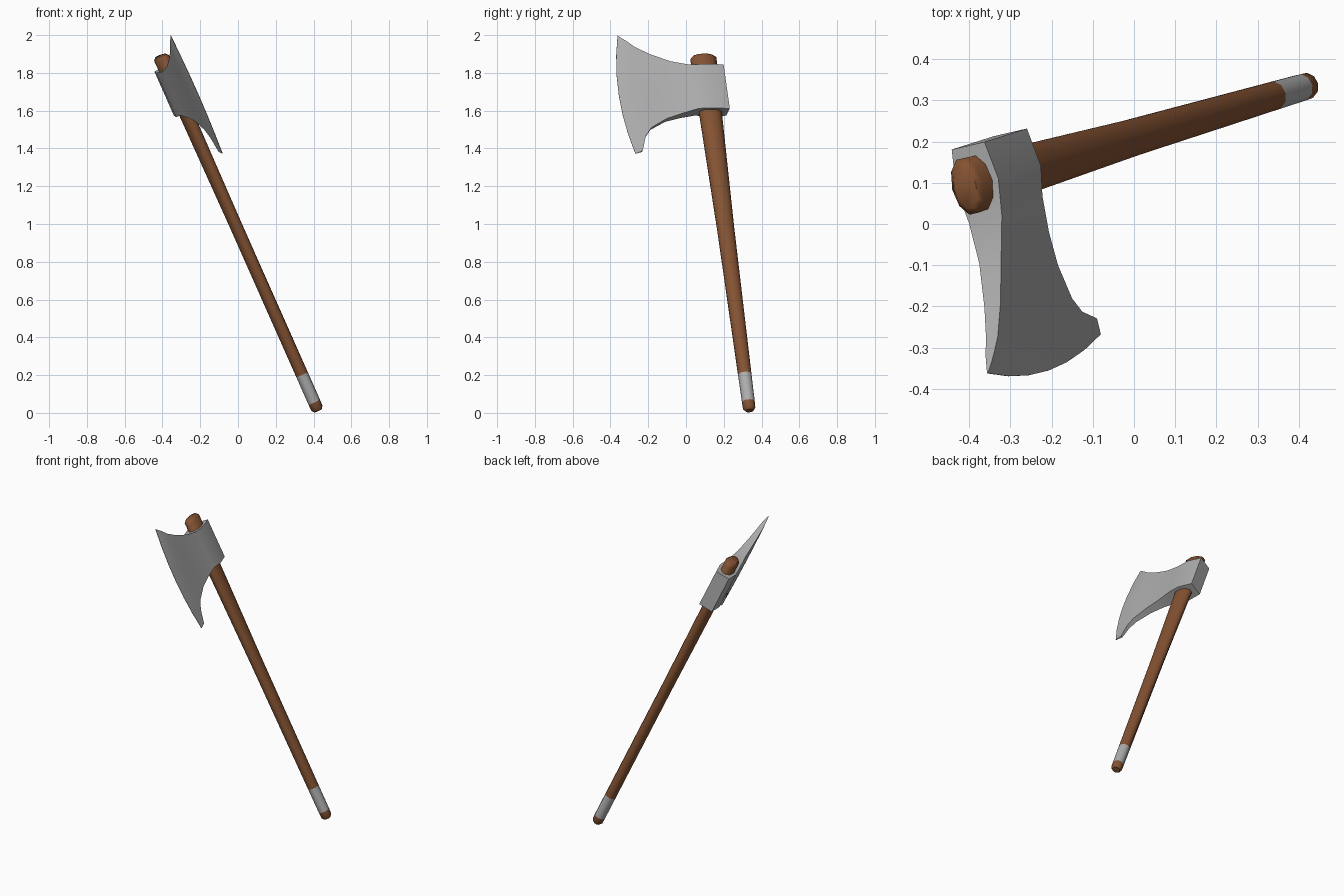
import bpy, bmesh, math
from mathutils import Vector

if "Cube" in bpy.data.objects:
    bpy.data.objects.remove(bpy.data.objects["Cube"])

# Axe frame: d runs up the handle, b toward the cutting edge, n across the thickness
TOP = Vector((-0.41, 0.09, 1.89))
d = Vector((-0.403, -0.119, 0.908)).normalized()
b = Vector((0.236, -0.971, -0.023))
b = (b - d * b.dot(d)).normalized()
n = d.cross(b)


def place(s, t, w):
    return TOP + d * s + b * t + n * w


def material(name, colour):
    m = bpy.data.materials.new(name)
    m.diffuse_color = (*colour, 1)
    m.use_nodes = True
    m.node_tree.nodes["Principled BSDF"].inputs["Base Color"].default_value = m.diffuse_color
    return m


wood = material("brown wood", (0.23, 0.085, 0.032))
metal = material("grey metal", (0.42, 0.42, 0.42))


def finish(name, bm, mats, angle):
    bmesh.ops.recalc_face_normals(bm, faces=bm.faces)
    me = bpy.data.meshes.new(name)
    bm.to_mesh(me)
    bm.free()
    for m in mats:
        me.materials.append(m)
    ob = bpy.data.objects.new(name, me)
    bpy.context.collection.objects.link(ob)
    bpy.ops.object.select_all(action='DESELECT')
    ob.select_set(True)
    bpy.context.view_layer.objects.active = ob
    bpy.ops.object.shade_smooth_by_angle(angle=math.radians(angle))
    return ob


# Handle: tapered oval rings (s, half depth, half thickness), grip band by position
rings = [(-2.07, .022, .022), (-2.055, .033, .033), (-2.018, .034, .034),
         (-1.857, .036, .034), (-1.0, .047, .034), (-0.35, .062, .038),
         (-0.015, .072, .042), (0.0, .055, .03)]
SIDES = 10
bm = bmesh.new()
loops = []
for s, rt, rn in rings:
    loops.append([bm.verts.new(place(s, rt * math.cos(a), rn * math.sin(a)))
                  for a in (2 * math.pi * (k + .5) / SIDES for k in range(SIDES))])
for i in range(len(loops) - 1):
    for k in range(SIDES):
        j = (k + 1) % SIDES
        f = bm.faces.new((loops[i][k], loops[i][j], loops[i + 1][j], loops[i + 1][k]))
        f.material_index = 1 if i == 2 else 0
bm.faces.new(loops[0])
bm.faces.new(loops[-1])
finish("handle", bm, [wood, metal], 50)

# Axe head columns: top t, top s, bottom t, bottom s, half thickness, bulge
cols = [(-.094, -.073, -.096, -.33, .045, 0),
        (0, -.073, 0, -.33, .058, 0),
        (.09, -.07, .072, -.325, .045, 0),
        (.19, -.04, .162, -.345, .030, 0),
        (.295, .008, .245, -.368, .022, 0),
        (.37, .055, .333, -.415, .016, .01),
        (.405, .088, .371, -.463, .012, .025),
        (.428, .108, .397, -.547, .007, .035),
        (.45, .129, .437, -.56, .001, .042)]
ROWS = 6
bm = bmesh.new()
grids = []
for side in (1, -1):
    grid = []
    for tt, st, tb, sb, half, bulge in cols:
        col = []
        for r in range(ROWS + 1):
            v = r / ROWS
            t = tt + (tb - tt) * v + bulge * 4 * v * (1 - v)
            col.append(bm.verts.new(place(st + (sb - st) * v, t, side * half)))
        grid.append(col)
    grids.append(grid)
    for i in range(len(cols) - 1):
        for r in range(ROWS):
            bm.faces.new((grid[i][r], grid[i + 1][r], grid[i + 1][r + 1], grid[i][r + 1]))
# Rim joining the two cheeks: top, bottom, poll and cutting edge
p, q = grids
for i in range(len(cols) - 1):
    for r in (0, ROWS):
        bm.faces.new((p[i][r], p[i + 1][r], q[i + 1][r], q[i][r]))
for r in range(ROWS):
    for i in (0, -1):
        bm.faces.new((p[i][r], p[i][r + 1], q[i][r + 1], q[i][r]))
finish("axe_head", bm, [metal], 40)
